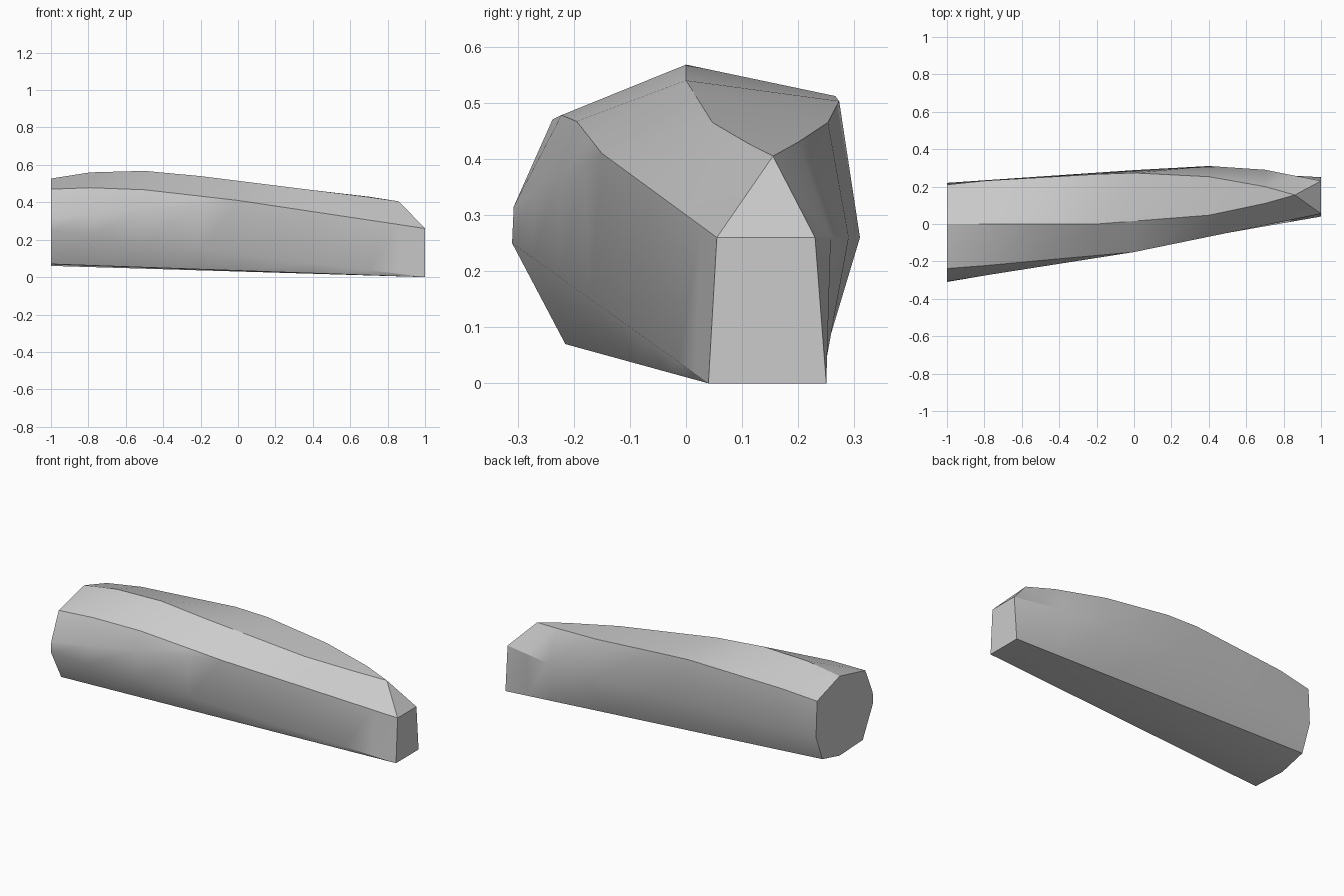
import bpy
import bmesh
import math

default = bpy.data.objects.get("Cube")
if default:
    bpy.data.objects.remove(default, do_unlink=True)

# Lengthwise edges of the block, each a short path of (x, y, z) points
front_bottom = [(-1, -.215, .07), (1, .04, 0)]
front_lower = [(-1, -.31, .25), (1, .04, 0)]
front_upper = [(-1, -.307, .315), (0, -.15, .41), (1, .055, .26)]
front_shoulder = [(-1, -.238, .47), (-.79, -.222, .478), (-.5, -.195, .467),
                  (0, -.15, .41), (1, .055, .26)]
ridge = [(-1, 0, .527), (-.79, 0, .56), (-.5, 0, .568), (-.2, 0, .54),
         (.4, .047, .465), (.7, .11, .428), (.86, .155, .405), (1, .055, .26)]
back_shoulder = [(-1, .21, .46), (-.79, .232, .485), (-.2, .266, .512), (0, .273, .503),
                 (.4, .253, .465), (.7, .2, .43), (.86, .155, .405), (1, .23, .26)]
back_middle = [(-1, .22, .25), (0, .288, .26), (.4, .31, .26),
               (.7, .29, .26), (1, .23, .26)]
back_bottom = [(-1, .16, .1), (1, .25, 0)]
underside = [(-1, 0, .06), (1, .04, 0)]

edges = [front_bottom, front_lower, front_upper, front_shoulder, ridge,
         back_shoulder, back_middle, back_bottom, underside]
stations = [-1, -.79, -.5, -.2, 0, .4, .7, .86, 1]


def point_at(path, x):
    """Point on a path at the given x, by straight interpolation."""
    for a, b in zip(path, path[1:]):
        if x <= b[0]:
            t = (x - a[0]) / (b[0] - a[0])
            return [p + (q - p) * t for p, q in zip(a, b)]
    return path[-1]


def make_material(name, colour):
    material = bpy.data.materials.new(name)
    material.use_nodes = True
    material.diffuse_color = colour
    shader = next(n for n in material.node_tree.nodes if n.type == "BSDF_PRINCIPLED")
    shader.inputs["Base Color"].default_value = colour
    return material


# Loft the cross-sections and close both ends
bm = bmesh.new()
rings = [[bm.verts.new(point_at(path, x)) for path in edges] for x in stations]
for near, far in zip(rings, rings[1:]):
    for j in range(len(edges)):
        k = (j + 1) % len(edges)
        bm.faces.new((near[j], far[j], far[k]))
        bm.faces.new((near[j], far[k], near[k]))
bm.faces.new(rings[0])
bm.faces.new(rings[-1])

# Merge the edges that meet in the tapered end
bmesh.ops.remove_doubles(bm, verts=bm.verts[:], dist=.0005)
bmesh.ops.recalc_face_normals(bm, faces=bm.faces[:])

mesh = bpy.data.meshes.new("tapered_block")
bm.to_mesh(mesh)
bm.free()
mesh.materials.append(make_material("plain grey", (.6, .6, .6, 1)))

block = bpy.data.objects.new("tapered_block", mesh)
bpy.context.collection.objects.link(block)
bpy.ops.object.select_all(action="DESELECT")
block.select_set(True)
bpy.context.view_layer.objects.active = block
bpy.ops.object.shade_smooth_by_angle(angle=math.radians(30))
